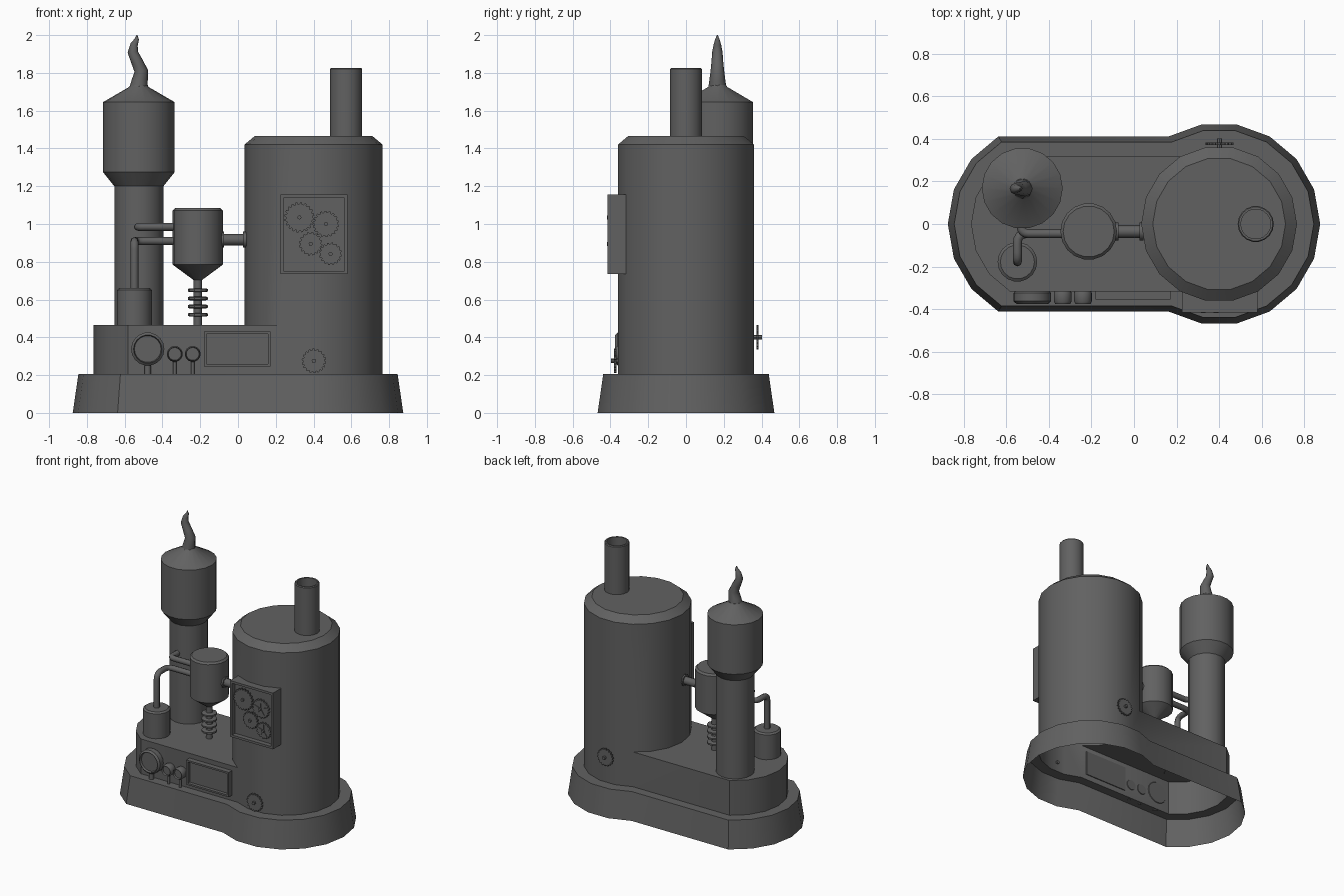
import bpy, bmesh
from math import sin, cos, pi, radians
from mathutils import Matrix, Vector

if "Cube" in bpy.data.objects:
    bpy.data.objects.remove(bpy.data.objects["Cube"])

metal = bpy.data.materials.new("dark grey metal")
metal.diffuse_color = (0.12, 0.12, 0.12, 1)
metal.use_nodes = True
metal.node_tree.nodes["Principled BSDF"].inputs["Base Color"].default_value = metal.diffuse_color
TO_FRONT = Matrix.Rotation(pi / 2, 4, 'X')   # turns +z into -y


def finish(name, bm, smooth=True):
    bmesh.ops.recalc_face_normals(bm, faces=bm.faces[:])
    me = bpy.data.meshes.new(name)
    bm.to_mesh(me)
    bm.free()
    me.materials.append(metal)
    if smooth:
        me.shade_smooth()
        me.set_sharp_from_angle(angle=radians(30))
    ob = bpy.data.objects.new(name, me)
    bpy.context.collection.objects.link(ob)
    return ob


def bridge(bm, a, b):
    n = len(a)
    for i in range(n):
        bm.faces.new((a[i], a[(i + 1) % n], b[(i + 1) % n], b[i]))


def lathe(name, profile, loc, segs=18, front=False):
    """Turned part from (radius, height) pairs, capped at both ends."""
    bm = bmesh.new()
    rings = [[bm.verts.new((r * cos(2 * pi * i / segs), r * sin(2 * pi * i / segs), z))
              for i in range(segs)] for r, z in profile]
    for a, b in zip(rings, rings[1:]):
        bridge(bm, a, b)
    bm.faces.new(rings[0])
    bm.faces.new(rings[-1])
    m = Matrix.Translation(loc) @ (TO_FRONT if front else Matrix())
    bmesh.ops.transform(bm, matrix=m, verts=bm.verts[:])
    return finish(name, bm)


def pipe(name, points, radius, radii=None):
    cu = bpy.data.curves.new(name, 'CURVE')
    cu.dimensions = '3D'
    cu.bevel_depth = radius
    cu.bevel_resolution = 2
    cu.use_fill_caps = True
    sp = cu.splines.new('POLY')
    sp.points.add(len(points) - 1)
    for i, p in enumerate(points):
        sp.points[i].co = (*p, 1)
        sp.points[i].radius = radii[i] if radii else 1
    sp.use_smooth = True
    cu.materials.append(metal)
    ob = bpy.data.objects.new(name, cu)
    bpy.context.collection.objects.link(ob)
    bpy.context.view_layer.objects.active = ob
    ob.select_set(True)
    bpy.ops.object.convert(target='MESH')
    ob.select_set(False)


def rounded(points, r, steps=4):
    """Replace inner corners of a path by short arcs."""
    pts = [Vector(p) for p in points]
    out = [pts[0]]
    for a, b, c in zip(pts, pts[1:], pts[2:]):
        p, q = b + (a - b).normalized() * r, b + (c - b).normalized() * r
        for i in range(steps + 1):
            t = i / steps
            out.append(p * (1 - t) ** 2 + b * 2 * t * (1 - t) + q * t * t)
    return out + [pts[-1]]


def gear(name, loc, r, teeth, thick=0.012, spokes=0):
    bm = bmesh.new()
    outline = []
    for i in range(teeth):
        for f, k in ((0, .87), (.3, .87), (.42, 1), (.78, 1)):
            a = 2 * pi * (i + f) / teeth
            outline.append((r * k * cos(a), r * k * sin(a)))
    rings = [[bm.verts.new((x, y, z)) for x, y in outline] for z in (0, thick)]
    bridge(bm, *rings)
    bm.faces.new(rings[0])
    bm.faces.new(rings[1])
    # raised spokes and hub
    for i in range(spokes):
        m = (Matrix.Rotation(2 * pi * i / spokes + .3, 4, 'Z')
             @ Matrix.Translation((r * .4, 0, thick))
             @ Matrix.Diagonal((r * .7, r * .1, .008, 1)))
        bmesh.ops.create_cube(bm, size=1, matrix=m)
    bmesh.ops.create_cone(bm, cap_ends=True, segments=8, radius1=.011, radius2=.011,
                          depth=thick + .02, matrix=Matrix.Translation((0, 0, thick / 2 + .004)))
    bmesh.ops.transform(bm, matrix=Matrix.Translation(loc) @ TO_FRONT, verts=bm.verts[:])
    return finish(name, bm, False)


def framed_box(name, x, z, y, border, depth):
    """Box whose front has a raised rim around a sunken panel."""
    bm = bmesh.new()
    size = (x[1] - x[0], y[1] - y[0], z[1] - z[0])
    mid = (sum(x) / 2, sum(y) / 2, sum(z) / 2)
    bmesh.ops.create_cube(bm, size=1, matrix=Matrix.Translation(mid) @ Matrix.Diagonal((*size, 1)))
    front = min(bm.faces, key=lambda f: f.calc_center_median().y)
    bmesh.ops.inset_region(bm, faces=[front], thickness=border)
    res = bmesh.ops.extrude_discrete_faces(bm, faces=[front])
    bmesh.ops.translate(bm, vec=(0, depth, 0), verts=res['faces'][0].verts[:])
    return finish(name, bm, False)


# Base, deck and boiler: one hollow shell, open underneath
def polar(cx, r, deg):
    return cx + r * cos(radians(deg)), r * sin(radians(deg))


bm = bmesh.new()
right, left = range(-120, 121, 20), range(120, 241, 20)
rings = []
for r, z in ((.475, 0), (.445, .205), (.366, .205), (.366, .465)):
    pts = [polar(.4, r, a) for a in right] + [polar(-.4, r, a) for a in left]
    rings.append([bm.verts.new((*p, z)) for p in pts])
for a, b in zip(rings, rings[1:]):
    bridge(bm, a, b)
top = rings[-1]
inner = [bm.verts.new((*polar(.4, .366, a), .465)) for a in range(140, 221, 20)]
bm.faces.new([top[12]] + top[13:] + [top[0]] + inner[::-1])
prev = top[:13] + inner
for r, z in ((.366, 1.42), (.312, 1.465)):
    ring = [bm.verts.new((*polar(.4, r, -120 + 20 * i), z)) for i in range(18)]
    bridge(bm, prev, ring)
    prev = ring
bm.faces.new(prev)
finish("base_and_boiler", bm)

# Chimney with an open mouth
lathe("chimney", [(.085, 1.45), (.085, 1.82), (.08, 1.826), (.07, 1.826), (.07, 1.56)],
      (.572, 0, 0))

# Tall tower with a twisted spout
lathe("tower", [(.13, .46), (.13, 1.2), (.19, 1.275), (.19, 1.645), (.052, 1.725), (.045, 1.735)],
      (-.525, .168, 0))
spout = [(-.527, 1.71), (-.52, 1.76), (-.512, 1.81), (-.535, 1.86), (-.557, 1.91),
         (-.55, 1.95), (-.535, 1.98), (-.535, 2.0)]
pipe("spout", [(x, .166, z) for x, z in spout], .05, [1, .85, .72, .62, .55, .4, .22, .05])

# Small canister
lathe("canister", [(.093, .46), (.093, .65), (.08, .66)], (-.548, -.178, 0))

# Hanging drum with its stem and cooling rings
DX, DY = -.213, -.035
lathe("drum", [(.022, .46), (.022, .703), (.133, .785), (.133, 1.072), (.12, 1.085)], (DX, DY, 0))
for i in range(4):
    z = .51 + i * .043
    lathe("cooling_ring", [(.044, z), (.053, z + .004), (.053, z + .016), (.044, z + .02)],
          (DX, DY, 0), 10)

# Pipes
pipe("canister_pipe", rounded([(-.548, -.178, .64), (-.548, -.178, .91),
                               (-.548, -.045, .91), (-.3, -.045, .91)], .045), .021)
pipe("tower_pipe", rounded([(-.3, -.045, .985), (-.53, -.045, .985), (-.53, .08, .985)], .035), .021)
pipe("boiler_pipe", [(-.12, DY, .917), (.07, DY, .917)], .03)
for x in (-.083, .035):
    pipe("pipe_flange", [(x - .009, DY, .917), (x + .009, DY, .917)], .042)

# Gear cabinet on the boiler
framed_box("gear_cabinet", (.225, .58), (.735, 1.155), (-.415, -.318), .024, .035)
for x, z, r, n, s in ((.325, 1.035, .08, 20, 0), (.465, 1.0, .07, 18, 5),
                      (.385, .895, .062, 16, 0), (.49, .842, .06, 16, 5)):
    gear("cabinet_gear", (x, -.385 if s else -.393, z), r, n, .012, s)

# Gears on the boiler wall, front and back
gear("front_gear", (.402, -.368, .275), .065, 18)
gear("back_gear", (.402, .384, .4), .065, 18)
for y, z in ((-.372, .275), (.378, .4)):
    lathe("gear_axle", [(.012, -.024), (.012, .024)], (.402, y, z), 8, True)

# Display panel and round gauges with stems
framed_box("display_panel", (-.18, .172), (.245, .43), (-.355, -.31), .018, .025)
for x, z, r in ((-.478, .338, .088), (-.335, .312, .042), (-.24, .312, .042)):
    lathe("gauge", [(r * .9, 0), (r, .012), (r, .05), (r * .85, .062), (r * .8, .045)],
          (x, -.313, z), 18, True)
    w = r * .18 + .002
    pipe("gauge_stem", [(x, -.34, .2), (x, -.34, z - r * .9)], w)
